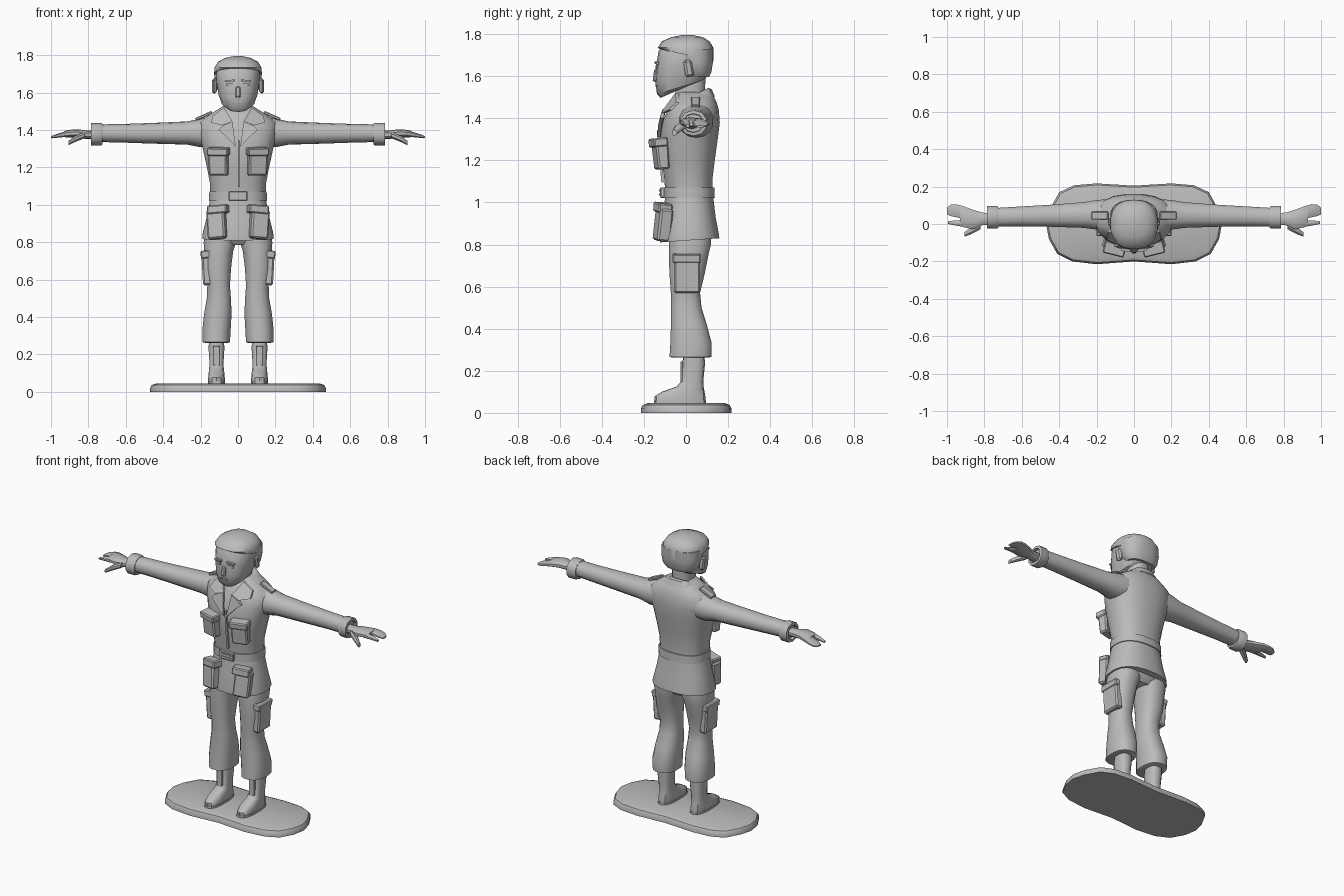
import bpy, bmesh, math
from mathutils import Vector, Matrix

grey = bpy.data.materials.new("plain_grey")
grey.diffuse_color = (0.5, 0.5, 0.5, 1)


def finish(name, bm, angle=40):
    bmesh.ops.recalc_face_normals(bm, faces=bm.faces)
    me = bpy.data.meshes.new(name)
    bm.to_mesh(me)
    bm.free()
    me.materials.append(grey)
    me.shade_smooth()
    me.set_sharp_from_angle(angle=math.radians(angle))
    ob = bpy.data.objects.new(name, me)
    bpy.context.collection.objects.link(ob)
    return ob


def skin(bm, loops):
    rings = [[bm.verts.new(p) for p in loop] for loop in loops]
    for a, b in zip(rings, rings[1:]):
        for i in range(len(a)):
            j = (i + 1) % len(a)
            bm.faces.new((a[i], a[j], b[j], b[i]))
    bm.faces.new(rings[0])
    bm.faces.new(rings[-1])


def loft(name, rings, axis="z", sides=16, power=2.4, side=1, angle=40):
    """Rings are (height, u0, u1, v0, v1, tilt along v); axis z uses u=x, v=y; axis x uses u=y, v=z."""
    bm, loops = bmesh.new(), []
    for h, u0, u1, v0, v1, *t in rings:
        loop = []
        for i in range(sides):
            a = 2 * math.pi * (i + 0.5) / sides
            c, s = math.cos(a), math.sin(a)
            c = math.copysign(abs(c) ** (2 / power), c)
            s = math.copysign(abs(s) ** (2 / power), s)
            u, v = (u0 + u1) / 2 + c * (u1 - u0) / 2, (v0 + v1) / 2 + s * (v1 - v0) / 2
            hh = h + (t[0] * s if t else 0)
            loop.append((side * u, v, hh) if axis == "z" else (side * hh, u, v))
        loops.append(loop)
    skin(bm, loops)
    return finish(name, bm, angle)


def block(name, centre, size, rot=(0, 0, 0), bevel=0.006, side=1, taper=1.0):
    """Bevelled box; taper scales the depth of its lower edge."""
    bm = bmesh.new()
    bmesh.ops.create_cube(bm, size=1)
    for v in bm.verts:
        if v.co.z < 0 and v.co.y < 0:
            v.co.y *= taper
        v.co = Vector(a * b for a, b in zip(v.co, size))
    if bevel:
        bmesh.ops.bevel(bm, geom=bm.edges[:], offset=bevel, segments=1, affect='EDGES')
    m = Matrix.Translation(centre)
    for ang, ax in zip(rot, "XYZ"):
        m = m @ Matrix.Rotation(math.radians(ang), 4, ax)
    bm.transform(m)
    if side < 0:
        bm.transform(Matrix.Scale(-1, 4, (1, 0, 0)))
    return finish(name, bm, 30)


def plate(name, pts, side=1, depth=0.016):
    """Cloth flap: an outline given a thickness towards the front."""
    bm = bmesh.new()
    skin(bm, [[(side * x, y + d, z) for x, y, z in pts] for d in (0, -depth)])
    return finish(name, bm, 30)


# Base: rounded peanut slab
half = [(0, -.2), (.2, -.215), (.33, -.2), (.41, -.16), (.455, -.08), (.47, .0),
        (.45, .08), (.4, .17), (.32, .207), (.2, .217), (0, .205)]
outline = half + [(-x, y) for x, y in half[-2:0:-1]]
bm = bmesh.new()
skin(bm, [[(x * k, y * f, z) for x, y in outline]
          for z, k, f in ((0, 1, 1), (.02, 1, 1), (.037, .98, .96), (.046, .92, .86))])
finish("base", bm)

# Jacket: torso, skirt, belt and buckle
loft("jacket_torso", [
    (1.03, -.148, .148, -.098, .128), (1.12, -.152, .152, -.105, .128), (1.2, -.168, .168, -.118, .138),
    (1.3, -.19, .19, -.125, .152), (1.38, -.21, .21, -.112, .162), (1.44, -.21, .21, -.09, .157),
    (1.475, -.165, .165, -.07, .147), (1.5, -.125, .125, -.055, .135), (1.525, -.085, .085, -.035, .115)],
    sides=20)
loft("jacket_skirt", [(.82, -.192, .192, -.125, .16, .01), (.84, -.192, .192, -.125, .158, .008),
                      (.93, -.17, .17, -.11, .142), (1.03, -.15, .15, -.1, .13)], sides=20)
loft("belt", [(1.02, -.157, .157, -.108, .138), (1.07, -.155, .155, -.108, .136)], sides=20)
block("buckle", (0, -.112, 1.047), (.1, .022, .05), bevel=.004)
block("buckle_bar_upper", (0, -.124, 1.056), (.07, .008, .009), bevel=0)
block("buckle_bar_lower", (0, -.124, 1.038), (.07, .008, .009), bevel=0)
block("placket", (.006, -.122, 1.22), (.012, .012, .25), (5, 0, 0), bevel=0)
loft("pelvis", [(.785, -.1, .1, -.05, .09), (.82, -.165, .165, -.08, .12), (.9, -.165, .165, -.09, .13)])

# Neck and head
loft("neck", [(1.42, -.07, .07, -.07, .09), (1.5, -.062, .062, -.05, .09), (1.62, -.065, .065, -.055, .095)])
loft("head", [
    (1.53, -.06, .06, -.12, .03, .033), (1.548, -.088, .088, -.138, .085, .033),
    (1.59, -.105, .105, -.146, .105, .014), (1.65, -.115, .115, -.142, .117),
    (1.72, -.118, .118, -.13, .118), (1.76, -.1, .1, -.1, .1)], sides=18)
loft("hair_top", [
    (1.70, -.129, .129, -.122, .13, -.028), (1.735, -.127, .127, -.134, .13), (1.765, -.108, .108, -.116, .112),
    (1.785, -.07, .07, -.07, .08), (1.795, -.025, .025, -.02, .035)], sides=18)
loft("hair_back", [(1.595, -.095, .095, -.0, .11), (1.62, -.116, .116, -.02, .122),
                   (1.67, -.127, .127, -.045, .13), (1.73, -.126, .126, -.06, .13)], sides=16)
block("nose", (0, -.144, 1.603), (.026, .022, .06), (-8, 0, 0), .006)
block("mouth", (0, -.143, 1.553), (.045, .008, .006), bevel=0)

# Collar band wrapping the neck, low at the front
loft("collar", [(1.468, -.125, .125, -.078, .137, .035), (1.5, -.1, .1, -.062, .122, .038),
                (1.508, -.08, .08, -.05, .107, .036)], sides=18)

for s, tag in ((1, "left"), (-1, "right")):
    # Face details
    block("ear_" + tag, (.125, .012, 1.637), (.024, .04, .082), (10, 0, 12), .01, s)
    block("eye_" + tag, (.044, -.139, 1.643), (.036, .009, .016), (0, 0, 8), 0, s)
    block("brow_" + tag, (.044, -.139, 1.663), (.05, .014, .01), (0, 4, 8), 0, s)

    # Collar points and lapels
    plate("collar_point_" + tag, [(.075, -.035, 1.52), (.135, -.03, 1.475), (.145, -.068, 1.44),
                                  (.085, -.098, 1.425), (.03, -.09, 1.445)], s)
    plate("lapel_" + tag, [(.03, -.095, 1.445), (.08, -.102, 1.425), (.105, -.106, 1.4),
                           (.075, -.115, 1.375), (.012, -.122, 1.31)], s)
    block("shoulder_strap_" + tag, (.182, .045, 1.476), (.095, .042, .016), (0, 24, 0), .004, s)

    # Sleeve and cuff
    loft("sleeve_" + tag, [
        (.12, -.04, .135, 1.31, 1.475), (.2, -.032, .13, 1.308, 1.462), (.27, -.022, .118, 1.322, 1.446),
        (.45, -.016, .104, 1.327, 1.438), (.62, -.014, .094, 1.333, 1.432), (.75, -.016, .086, 1.336, 1.43)],
        "x", 14, 2.2, s)
    loft("cuff_" + tag, [(.725, -.022, .094, 1.322, 1.434), (.735, -.028, .1, 1.316, 1.438),
                         (.785, -.028, .1, 1.316, 1.438), (.787, -.012, .082, 1.332, 1.422),
                         (.77, -.01, .08, 1.334, 1.42)], "x", 10, 2.2, s)

    # Hand: palm, three joined fingers, pointing finger and thumb
    loft("palm_" + tag, [(.75, -.005, .06, 1.348, 1.398), (.81, -.008, .062, 1.352, 1.398),
                         (.86, -.03, .078, 1.358, 1.404), (.91, -.02, .097, 1.36, 1.4),
                         (.93, -.01, .1, 1.362, 1.393)], "x", 10, 2.3, s)
    loft("fingers_" + tag, [(.91, .025, .097, 1.364, 1.397), (.95, .034, .108, 1.362, 1.386, 0),
                            (.98, .04, .106, 1.357, 1.376), (1.0, .05, .088, 1.356, 1.366)], "x", 8, 2.5, s)
    loft("pointing_finger_" + tag, [(.9, -.018, .022, 1.362, 1.397), (.95, -.01, .02, 1.36, 1.385),
                                    (.995, .0, .016, 1.355, 1.37)], "x", 8, 2.2, s)
    loft("thumb_" + tag, [(.82, -.03, .02, 1.355, 1.39), (.87, -.056, -.015, 1.335, 1.37),
                          (.905, -.068, -.042, 1.318, 1.345)], "x", 8, 2.2, s)

    # Chest pocket with flap
    block("chest_pocket_" + tag, (.104, -.122, 1.222), (.1, .062, .13), (3, 0, 14), .008, s, .7)
    block("chest_flap_" + tag, (.104, -.132, 1.285), (.116, .068, .042), (6, 0, 14), .006, s)

    # Skirt pocket with flap
    block("skirt_pocket_" + tag, (.112, -.108, .895), (.098, .064, .155), (-5, 4, 16), .009, s, 1.1)
    block("skirt_flap_" + tag, (.106, -.11, .975), (.108, .066, .045), (-5, 4, 16), .006, s)

    # Trouser leg
    loft("trouser_leg_" + tag, [
        (.262, .05, .175, -.06, .105), (.266, .042, .19, -.08, .122), (.33, .038, .192, -.076, .124),
        (.42, .033, .182, -.073, .1), (.5, .037, .168, -.072, .075), (.57, .042, .165, -.073, .068),
        (.66, .036, .18, -.08, .09), (.75, .025, .182, -.083, .108), (.8, .008, .185, -.083, .12),
        (.88, .0, .17, -.08, .12)], sides=16, side=s)

    # Cargo pocket with flap
    block("cargo_pocket_" + tag, (.168, .005, .65), (.046, .125, .16), (0, 3, 0), .009, s)
    block("cargo_flap_" + tag, (.172, .003, .735), (.056, .134, .042), (0, 6, 0), .006, s)

    # Boot with sole and lace strip
    loft("boot_" + tag, [
        (.055, .07, .16, -.148, .092), (.078, .07, .16, -.15, .092), (.1, .072, .158, -.115, .088),
        (.125, .075, .155, -.045, .084), (.15, .077, .153, -.022, .082), (.23, .072, .158, -.018, .09),
        (.28, .074, .156, -.012, .088)], sides=14, side=s, power=2.7)
    loft("sole_" + tag, [(.044, .068, .162, -.152, .095), (.058, .068, .162, -.152, .095)],
         sides=14, side=s, power=2.7)
    block("boot_laces_" + tag, (.115, -.02, .19), (.04, .014, .11), (0, 0, 0), .003, s)
